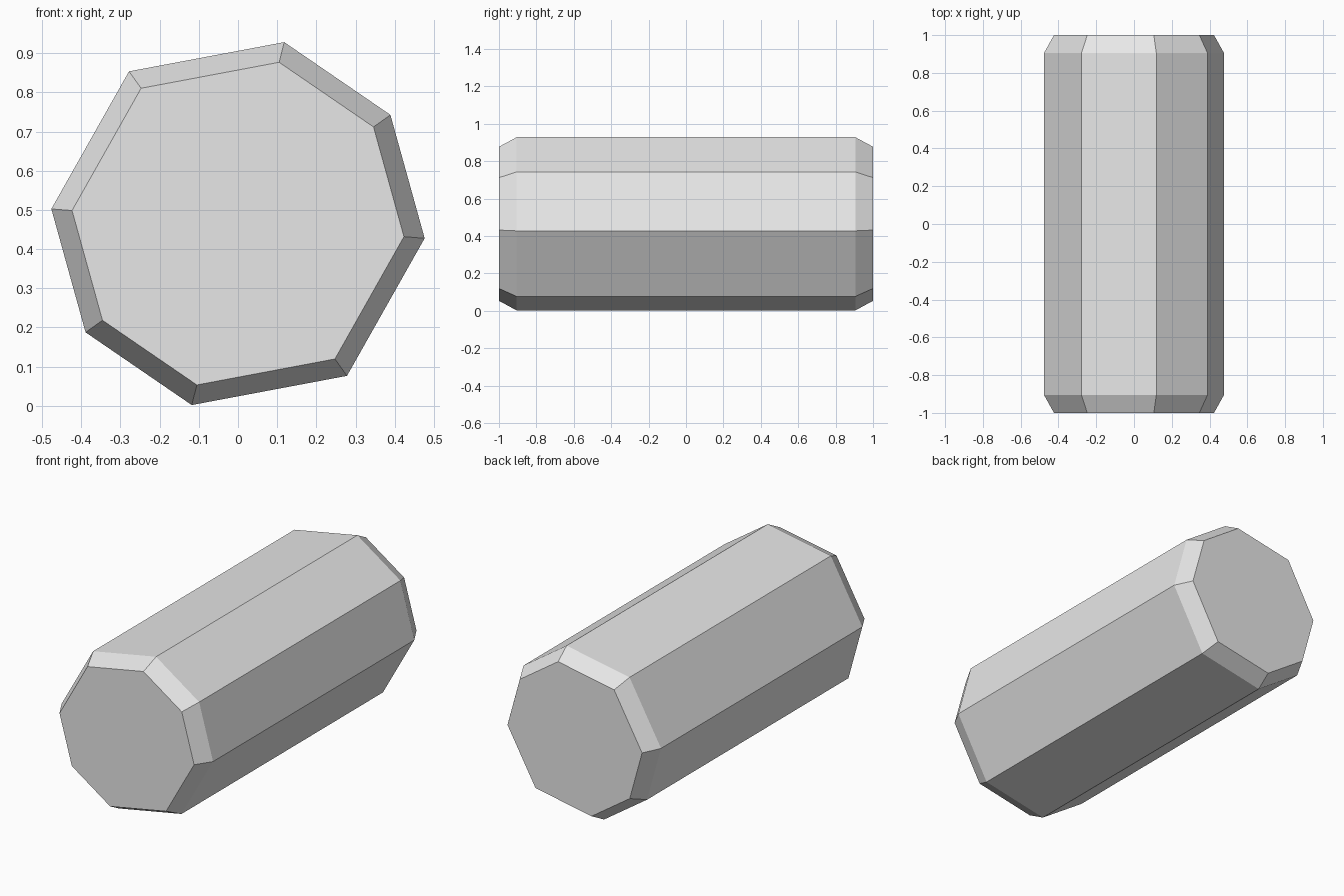
import bpy
import bmesh
from math import cos, sin, radians

cube = bpy.data.objects.get("Cube")
if cube:
    bpy.data.objects.remove(cube, do_unlink=True)

# Uneven octagon: four corner angles, repeated on the opposite side
HALF = [75.7, 35.5, -4.5, -54.4]
ANGLES = [radians(a - turn) for turn in (0, 180) for a in HALF]
CENTRE_Z = 0.465

# Rings along the length: (y, radius), with chamfered ends
RINGS = [(-1, 0.425), (-0.905, 0.478), (0.905, 0.478), (1, 0.425)]

# Plain grey material
grey = bpy.data.materials.new("light grey")
grey.use_nodes = True
colour = (0.8, 0.8, 0.8, 1)
grey.diffuse_color = colour
grey.node_tree.nodes["Principled BSDF"].inputs["Base Color"].default_value = colour

# Eight-sided bar: rings joined by quads, with a flat cap at each end
bm = bmesh.new()
rings = [[bm.verts.new((r * cos(a), y, CENTRE_Z + r * sin(a))) for a in ANGLES]
         for y, r in RINGS]
for near, far in zip(rings, rings[1:]):
    for i in range(len(ANGLES)):
        bm.faces.new((near[i - 1], near[i], far[i], far[i - 1]))
bm.faces.new(rings[0])
bm.faces.new(rings[-1])
bmesh.ops.recalc_face_normals(bm, faces=bm.faces)

mesh = bpy.data.meshes.new("chamfered_bar")
bm.to_mesh(mesh)
bm.free()
mesh.materials.append(grey)
bar = bpy.data.objects.new("chamfered_bar", mesh)
bpy.context.collection.objects.link(bar)
